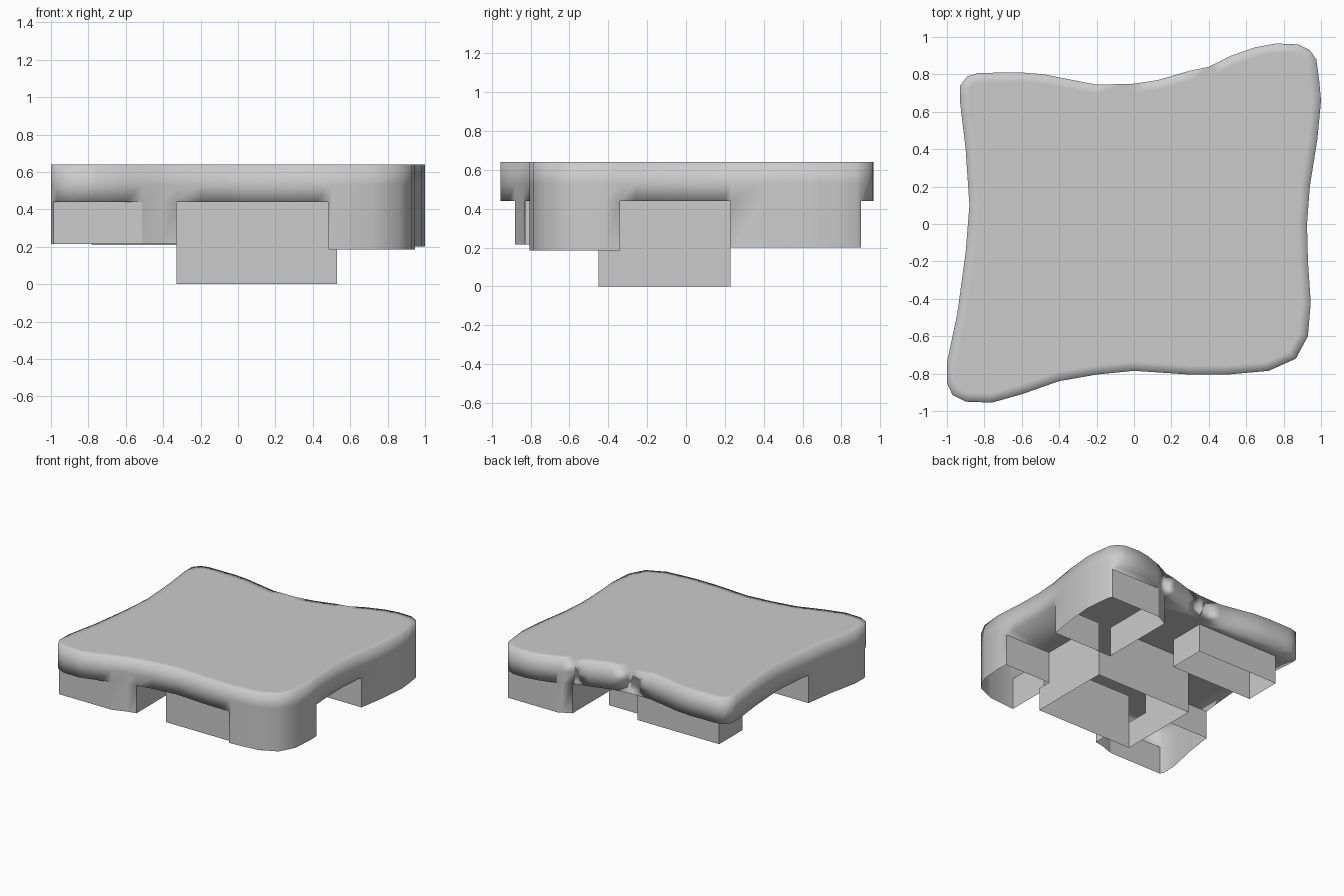
import bpy, bmesh
from mathutils import Vector

if "Cube" in bpy.data.objects:
    bpy.data.objects.remove(bpy.data.objects["Cube"])

TOP, RIM, MID = 0.64, 0.44, 0.53

# Plan outline of the slab, counter-clockwise is fixed later
OUTLINE = [
    (-.93, .74), (-.89, .79), (-.83, .808), (-.6, .81), (-.48, .80), (-.34, .772), (-.2, .745),
    (0, .75), (.13, .77), (.3, .82), (.4, .84), (.52, .90), (.65, .945), (.76, .965), (.88, .96),
    (.94, .93), (.975, .88), (.99, .77), (1, .66), (.98, .45), (.94, .2), (.925, 0), (.93, -.2),
    (.945, -.42), (.93, -.6), (.865, -.72), (.72, -.785), (.5, -.805), (.3, -.805), (0, -.785),
    (-.2, -.805), (-.4, -.84), (-.6, -.91), (-.76, -.955), (-.9, -.95), (-.97, -.915),
    (-1, -.85), (-1, -.74), (-.945, -.48), (-.9, -.15), (-.88, .1), (-.9, .4), (-.93, .65)]

# Hollow feet: x range, y range, bottom height
FEET = [
    (-.33, .53, -.45, .23, 0.0),     # central block
    (.485, 2, -2, -.34, .185),       # front right
    (-2, -.33, -.88, -.26, .215),    # front left
    (.42, 2, .23, .90, .20),         # back right
    (-.78, -.05, .39, .69, .21),     # back left
]


def depth(p):
    for x0, x1, y0, y1, z in FEET:
        if x0 < p.x < x1 and y0 < p.y < y1:
            return z
    return RIM


def at(p, z):
    return Vector((p.x, p.y, z))


def add_face(bm, points, direction):
    f = bm.faces.new([bm.verts.new(p) for p in points])
    f.normal_update()
    if f.normal.dot(direction) < 0:
        f.normal_flip()
    return f


def finish(bm, name, smooth):
    bmesh.ops.remove_doubles(bm, verts=bm.verts, dist=1e-5)
    for f in bm.faces:
        f.smooth = smooth
    me = bpy.data.meshes.new(name)
    bm.to_mesh(me)
    bm.free()
    ob = bpy.data.objects.new(name, me)
    bpy.context.collection.objects.link(ob)


# Plan split into cells along the foot edges
plan = bmesh.new()
plan.faces.new([plan.verts.new((x, y, 0)) for x, y in OUTLINE])
for x0, x1, y0, y1, _ in FEET:
    for co, no in (((x0, 0, 0), (1, 0, 0)), ((x1, 0, 0), (1, 0, 0)),
                   ((0, y0, 0), (0, 1, 0)), ((0, y1, 0), (0, 1, 0))):
        if max(map(abs, co)) < 1:
            geom = plan.verts[:] + plan.edges[:] + plan.faces[:]
            bmesh.ops.bisect_plane(plan, geom=geom, plane_co=co, plane_no=no)

slab, feet = bmesh.new(), bmesh.new()
UP = Vector((0, 0, 1))

# Slab: top, underside between the feet
top_faces = []
for f in plan.faces:
    pts = [v.co for v in f.verts]
    top_faces.append(add_face(slab, [at(p, TOP) for p in pts], UP))
    if depth(f.calc_center_median()) == RIM:
        add_face(slab, [at(p, RIM) for p in pts], -UP)

# Outer skirt follows the outline; inner foot walls drop from the underside
for e in plan.edges:
    a, b = (v.co for v in e.verts)
    centers = sorted((f.calc_center_median() for f in e.link_faces), key=depth)
    if not centers:
        continue
    away = (a + b) / 2 - centers[0]
    if len(centers) == 1:
        levels = [TOP, MID, RIM]
        if depth(centers[0]) < RIM:
            levels.append(depth(centers[0]))
        for hi, lo in zip(levels, levels[1:]):
            add_face(slab, [at(a, hi), at(b, hi), at(b, lo), at(a, lo)], away)
    else:
        lo, hi = depth(centers[0]), depth(centers[1])
        if hi - lo > .001:
            add_face(feet, [at(a, hi), at(b, hi), at(b, lo), at(a, lo)], away)
plan.free()

# Clean top with a soft shaded border
bmesh.ops.remove_doubles(slab, verts=slab.verts, dist=1e-5)
top_faces = [f for f in slab.faces if f.calc_center_median().z > TOP - .001]
cap = bmesh.ops.dissolve_faces(slab, faces=top_faces)["region"]
bmesh.ops.inset_individual(slab, faces=cap, thickness=.05)

finish(slab, "slab_with_skirt", True)
finish(feet, "hollow_foot_walls", False)
